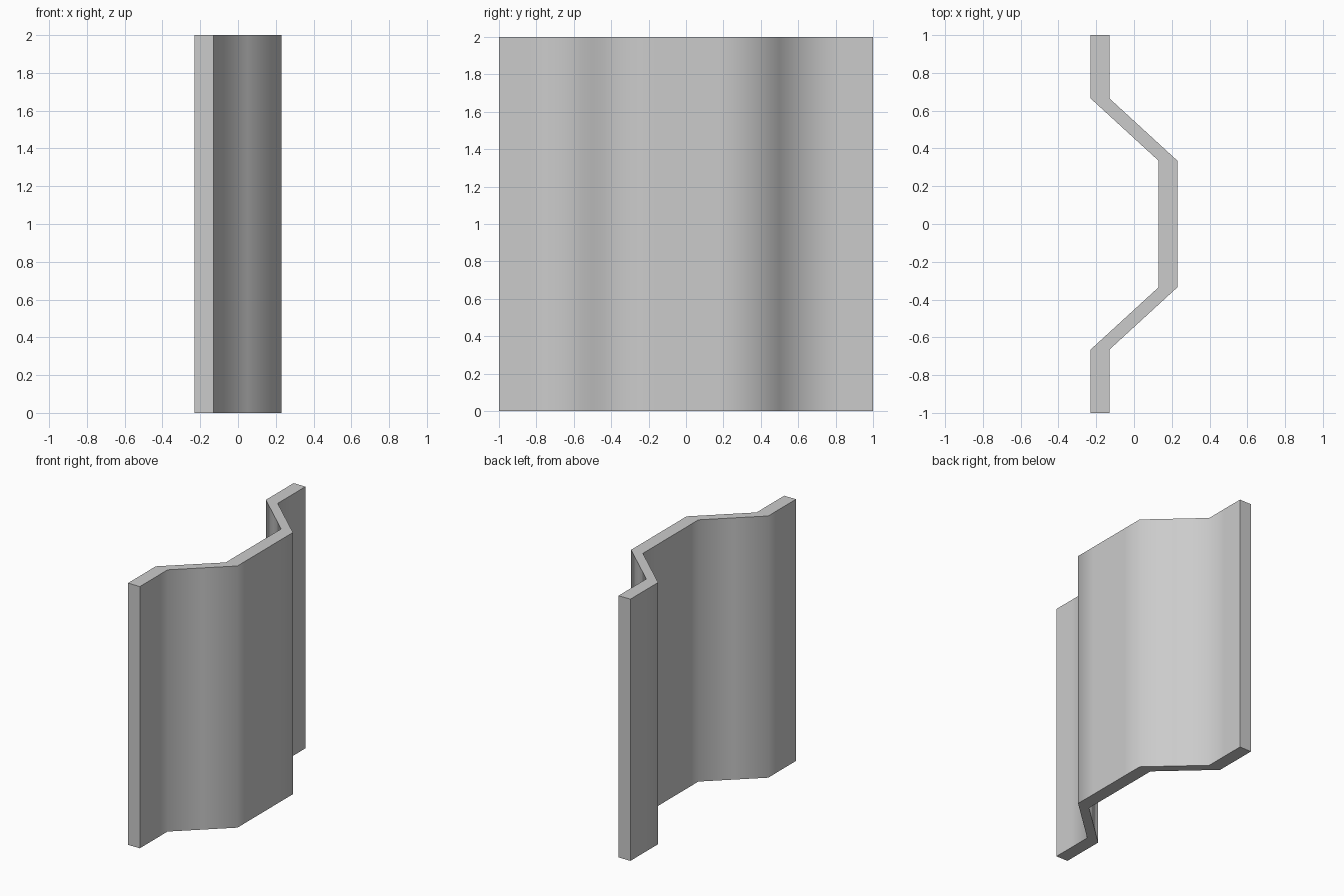
import bpy, bmesh, math

if "Cube" in bpy.data.objects:
    bpy.data.objects.remove(bpy.data.objects["Cube"])

HEIGHT, THICK = 2.0, 0.10

# Left edge of the cross-section, half of it, from the centre outwards
half = [(0.13, 0.0), (0.13, 0.17), (0.13, 0.335), (-0.05, 0.5),
        (-0.23, 0.665), (-0.23, 0.83), (-0.23, 1.0)]
line = [(x, -y) for x, y in reversed(half[1:])] + half

# Corrugated sheet: sweep the wall section along the line
bm = bmesh.new()
rings = []
for x, y in line:
    rings.append([bm.verts.new(p) for p in (
        (x, y, 0), (x + THICK, y, 0), (x + THICK, y, HEIGHT), (x, y, HEIGHT))])
for a, b in zip(rings, rings[1:]):
    for i in range(4):
        j = (i + 1) % 4
        bm.faces.new((a[i], a[j], b[j], b[i]))

# End caps
bm.faces.new(rings[0])
bm.faces.new(rings[-1])
bmesh.ops.recalc_face_normals(bm, faces=bm.faces)

mesh = bpy.data.meshes.new("corrugated_panel")
bm.to_mesh(mesh)
bm.free()
panel = bpy.data.objects.new("corrugated_panel", mesh)
bpy.context.collection.objects.link(panel)

# Soft bends, crisp edges
bpy.context.view_layer.objects.active = panel
panel.select_set(True)
bpy.ops.object.shade_smooth_by_angle(angle=math.radians(60))
